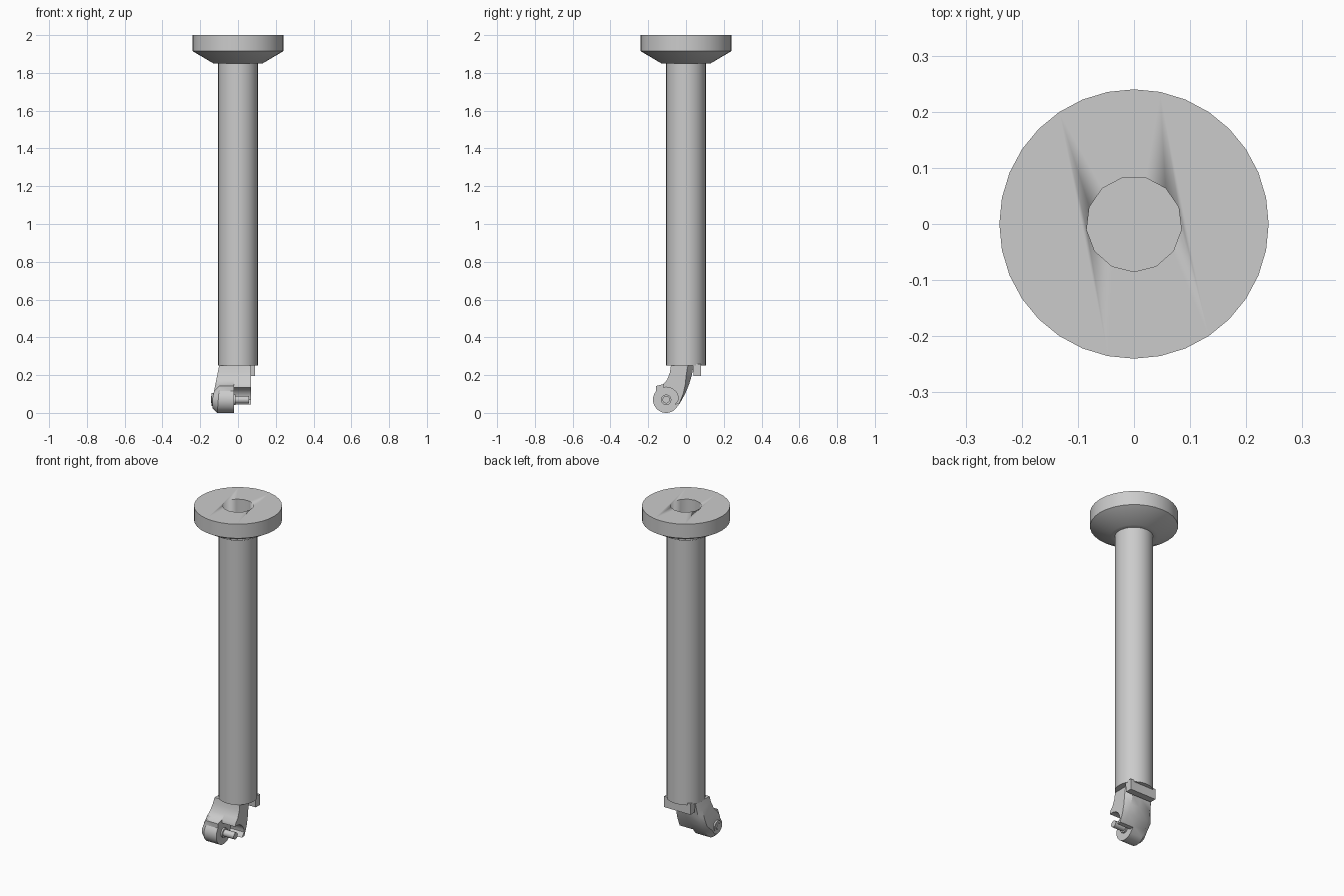
import bpy, bmesh, math

cube = bpy.data.objects.get("Cube")
if cube:
    bpy.data.objects.remove(cube, do_unlink=True)

grey = bpy.data.materials.new("plain_grey")
grey.use_nodes = True
grey.diffuse_color = (0.6, 0.6, 0.6, 1)
grey.node_tree.nodes["Principled BSDF"].inputs["Base Color"].default_value = (0.6, 0.6, 0.6, 1)

EYE_Y, EYE_Z, EYE_R = -0.105, 0.07, 0.07


def loft(name, rings, angle=35):
    """Join matching rings of points into a closed solid."""
    bm = bmesh.new()
    loops = [[bm.verts.new(p) for p in ring] for ring in rings]
    n = len(loops[0])
    for a, b in zip(loops, loops[1:]):
        for i in range(n):
            j = (i + 1) % n
            bm.faces.new((a[i], a[j], b[j], b[i]))
    caps = [bm.faces.new(loops[0]), bm.faces.new(loops[-1])]
    bmesh.ops.recalc_face_normals(bm, faces=bm.faces)
    bmesh.ops.triangulate(bm, faces=caps)
    mesh = bpy.data.meshes.new(name)
    bm.to_mesh(mesh)
    bm.free()
    mesh.materials.append(grey)
    obj = bpy.data.objects.new(name, mesh)
    bpy.context.collection.objects.link(obj)
    activate(obj)
    bpy.ops.object.shade_smooth_by_angle(angle=math.radians(angle))
    return obj


def activate(obj):
    bpy.ops.object.select_all(action='DESELECT')
    obj.select_set(True)
    bpy.context.view_layer.objects.active = obj


def turn_z(name, profile, sides):
    """Lathe (radius, height) pairs about the vertical axis."""
    angles = [math.tau * i / sides - math.pi / 2 for i in range(sides)]
    return loft(name, [[(r * math.cos(a), r * math.sin(a), z) for a in angles]
                       for r, z in profile])


def turn_x(name, profile, sides=16):
    """Lathe (radius, x) pairs about the axle line."""
    angles = [math.tau * i / sides for i in range(sides)]
    return loft(name, [[(x, EYE_Y + r * math.cos(a), EYE_Z + r * math.sin(a)) for a in angles]
                       for r, x in profile])


def arc(radius, start, end, steps):
    angles = [math.radians(start + (end - start) * i / steps) for i in range(steps + 1)]
    return [(EYE_Y + radius * math.cos(a), EYE_Z + radius * math.sin(a)) for a in angles]


# Hollow strut with its flared mounting flange
strut = turn_z("strut_and_flange", [(0.105, 0.25), (0.105, 1.85), (0.13, 1.85),
                                    (0.24, 1.915), (0.24, 2.0)], 32)
bore = turn_z("bore_cutter", [(0.085, 0.35), (0.085, 2.1)], 13)
cut = strut.modifiers.new("bore", 'BOOLEAN')
cut.operation = 'DIFFERENCE'
cut.solver = 'EXACT'
cut.object = bore
activate(strut)
bpy.ops.object.modifier_apply(modifier=cut.name)
bpy.data.objects.remove(bore, do_unlink=True)

# Shared front and rear curves of the bent arm
front = [(-0.08, 0.25), (-0.085, 0.215), (-0.1, 0.175), (-0.12, 0.152)]
rear = [(-0.03, 0.055), (-0.005, 0.1), (0.016, 0.15), (0.031, 0.2), (0.04, 0.25)]


def chamfer(points, count):
    """Pull the last points forward for a sloping rear corner."""
    head, tail = points[:-count], points[-count:]
    return head + [(y - 0.03 * min(1, max(0.1, (z - 0.05) / 0.15)), z) for y, z in tail]


# Main arm, ending in the round axle eye
arm = front + [(-0.16, 0.142)] + arc(EYE_R, 140, 315, 14) + rear


def shrink_eye(points):
    return [(EYE_Y + (y - EYE_Y) * 0.65, EYE_Z + (z - EYE_Z) * 0.65) if z < 0.145 and y < -0.02
            else (y, z) for y, z in points]


outer = shrink_eye(chamfer(arm, len(rear)))
loft("main_arm", [
    [(-0.1 - min(0.036, 0.2 * (0.25 - z)), y, z) for y, z in outer],
    [(-0.09 - 0.08 * (0.25 - z), y, z) for y, z in arm],
    [(-0.022, y, z) for y, z in arm]])

# Side shoulder, hollowed around the axle and chamfered at the rear
shoulder = front + arc(0.066, 105, 0, 8) + [(-0.06, 0.045), (-0.035, 0.047)] + rear
loft("side_shoulder", [
    [(-0.022, y, z) for y, z in shoulder],
    [(0.035, y, z) for y, z in shoulder],
    [(0.068, y, z) for y, z in chamfer(shoulder, len(rear))]])

# Rear stop block under the strut
loft("rear_stop_block", [[(x, y, z) for y, z in ((0.04, 0.195), (0.08, 0.195),
                                                 (0.08, 0.26), (0.035, 0.26))]
                         for x in (-0.085, 0.09)])

# Stub axle and outer hub cap
turn_x("stub_axle", [(0.028, -0.03), (0.028, -0.012), (0.02, -0.012), (0.02, 0.058)], 12)
turn_x("hub_cap", [(0.034, -0.125), (0.034, -0.139), (0.02, -0.139), (0.018, -0.143)], 12)
